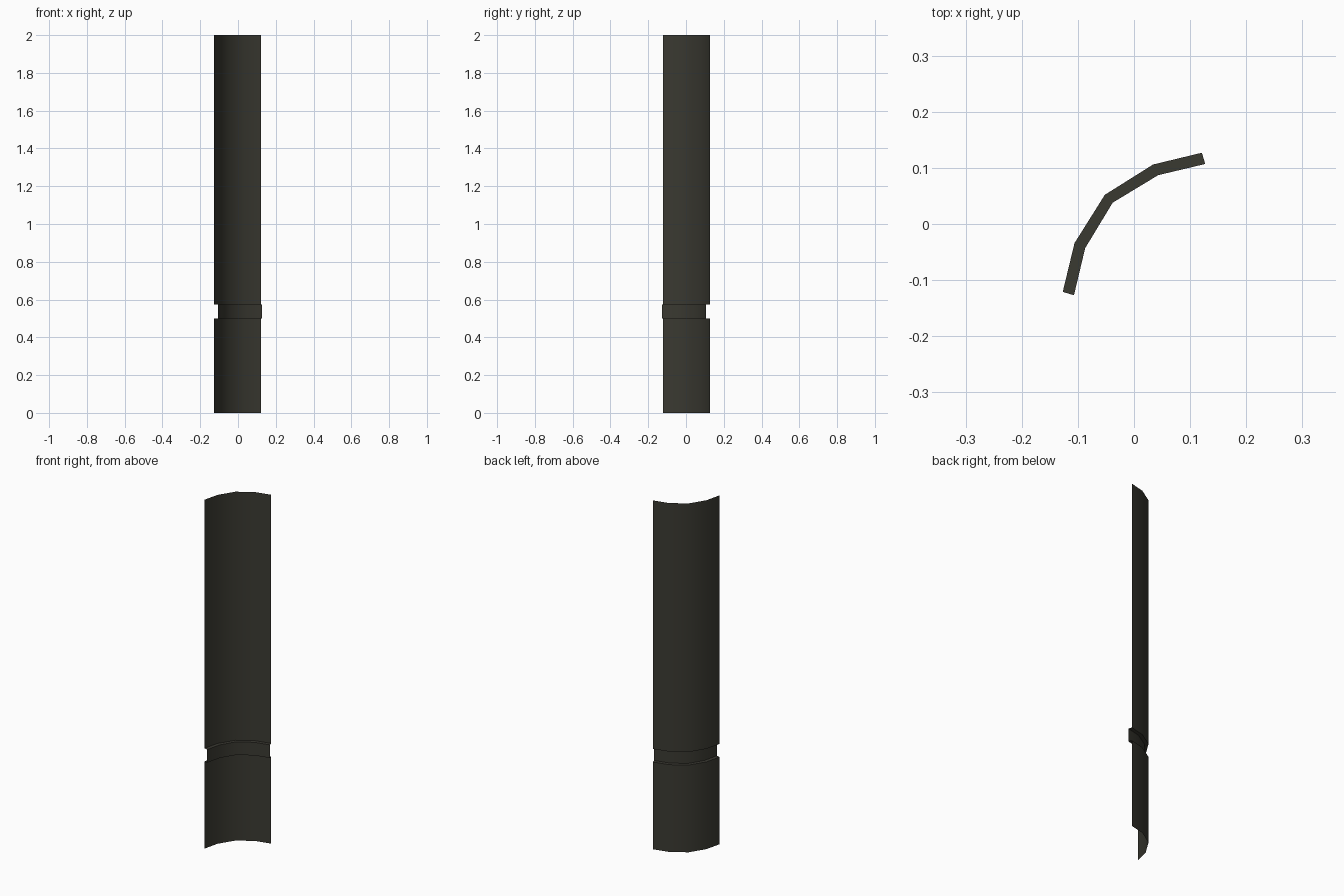
import bpy, bmesh

if "Cube" in bpy.data.objects:
    bpy.data.objects.remove(bpy.data.objects["Cube"])

mat = bpy.data.materials.new("dark olive")
mat.diffuse_color = (0.042, 0.041, 0.031, 1)
mat.use_nodes = True
mat.node_tree.nodes["Principled BSDF"].inputs["Base Color"].default_value = mat.diffuse_color

# Half profiles of the curved wall in plan; mirrored across the line y = -x
def full(half):
    return half + [(-y, -x) for x, y in reversed(half[:-1])]

outer = full([(-0.127, -0.121), (-0.106, -0.034), (-0.052, 0.052)])
inner = full([(-0.107, -0.127), (-0.087, -0.043), (-0.038, 0.038)])

# Rows from bottom to top: the groove steps in to the inner profile
rows = [(outer, 0), (outer, 0.5), (inner, 0.5), (inner, 0.575), (outer, 0.575), (outer, 2)]

bm = bmesh.new()
grid = [[bm.verts.new((x, y, z)) for x, y in prof] for prof, z in rows]
for lo, hi in zip(grid, grid[1:]):
    for i in range(len(lo) - 1):
        # convex side faces outward (-x, +y)
        bm.faces.new((lo[i], hi[i], hi[i + 1], lo[i + 1]))
bm.normal_update()

# Smooth around the curve, sharp at the groove's edges
for f in bm.faces:
    f.smooth = True
for e in bm.edges:
    if len(e.link_faces) == 2 and e.calc_face_angle() > 0.9:
        e.smooth = False

me = bpy.data.meshes.new("curved_panel")
bm.to_mesh(me)
bm.free()
me.materials.append(mat)
ob = bpy.data.objects.new("curved_panel", me)
bpy.context.collection.objects.link(ob)
